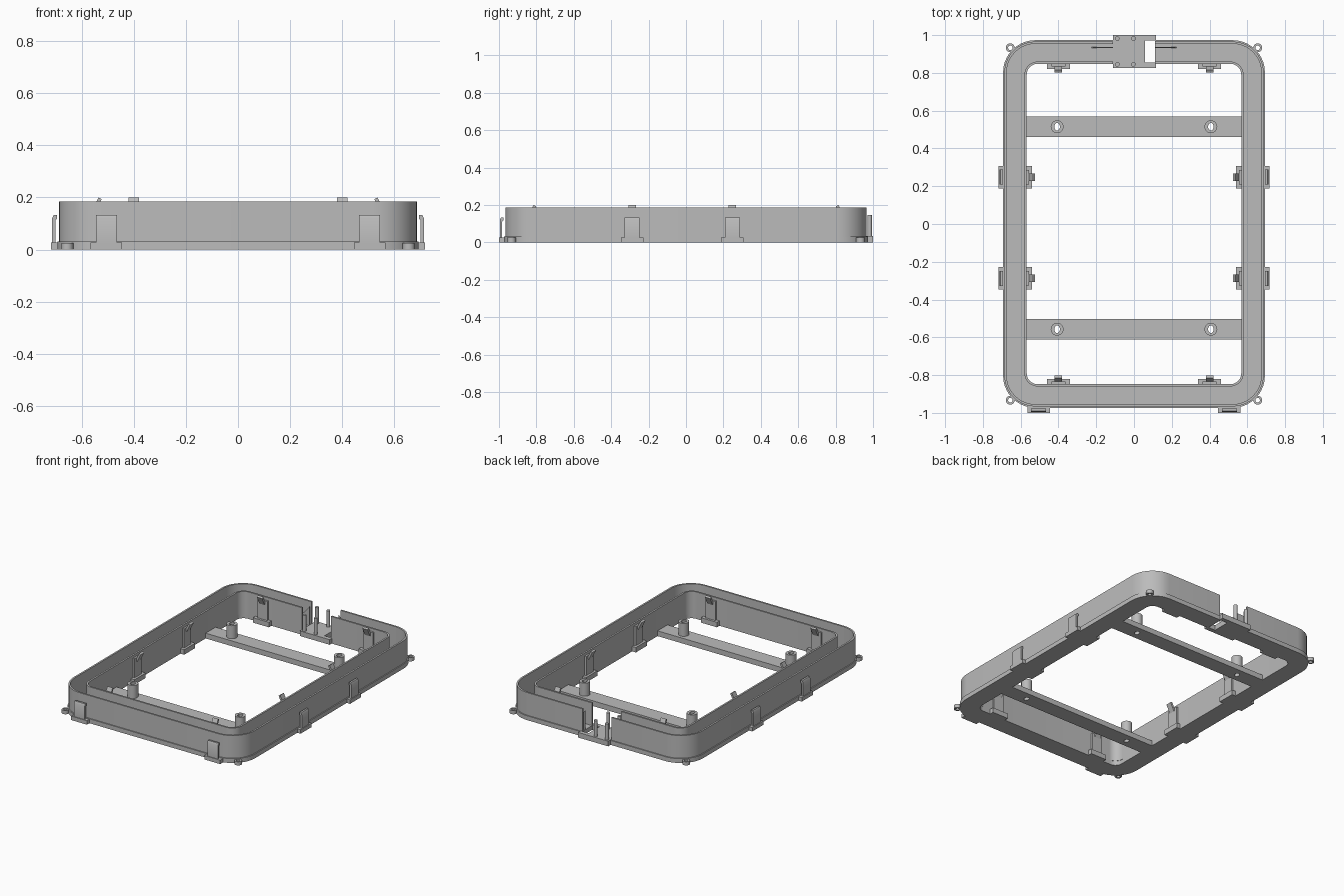
import bpy, bmesh
from math import sin, cos, pi, radians
from mathutils import Matrix, Vector

cube = bpy.data.objects.get("Cube")
if cube:
    bpy.data.objects.remove(cube)

GREY = bpy.data.materials.new("plain grey")
GREY.use_nodes = True
GREY.diffuse_color = (0.5, 0.5, 0.5, 1)
GREY.node_tree.nodes["Principled BSDF"].inputs["Base Color"].default_value = (0.5, 0.5, 0.5, 1)

GAP = 0.11          # half width of the opening in the back wall
FLOOR = 0.03
SIDE = Matrix(((0, 0, 1, 0), (1, 0, 0, 0), (0, 1, 0, 0), (0, 0, 0, 1)))


def prism(name, outline, z0, z1, holes=(), matrix=Matrix()):
    """Extrude an outline, with optional holes, from z0 to z1."""
    bm = bmesh.new()
    for loop in (outline, *holes):
        vs = [bm.verts.new((x, y, z0)) for x, y in loop]
        for a, b in zip(vs, vs[1:] + vs[:1]):
            bm.edges.new((a, b))
    if holes:
        bmesh.ops.triangle_fill(bm, use_beauty=True, edges=bm.edges[:])
    else:
        bm.faces.new(bm.verts[:])
    out = bmesh.ops.extrude_face_region(bm, geom=bm.faces[:])
    top = [g for g in out["geom"] if isinstance(g, bmesh.types.BMVert)]
    bmesh.ops.translate(bm, verts=top, vec=Vector((0, 0, z1 - z0)))
    bm.transform(matrix)
    bmesh.ops.recalc_face_normals(bm, faces=bm.faces[:])
    mesh = bpy.data.meshes.new(name)
    bm.to_mesh(mesh)
    bm.free()
    mesh.materials.append(GREY)
    ob = bpy.data.objects.new(name, mesh)
    bpy.context.collection.objects.link(ob)
    bpy.ops.object.select_all(action="DESELECT")
    ob.select_set(True)
    bpy.context.view_layer.objects.active = ob
    bpy.ops.object.shade_smooth_by_angle(angle=radians(30))
    return ob


def rect(x0, x1, y0, y1):
    return [(x0, y0), (x1, y0), (x1, y1), (x0, y1)]


def circle(x, y, r, n=20, sx=1.0):
    return [(x + sx * r * cos(2 * pi * i / n), y + r * sin(2 * pi * i / n)) for i in range(n)]


def open_path(hx, hy, r, n=10):
    """Rounded rectangle path, running from one side of the back gap to the other."""
    pts = [(GAP, hy)]
    for sx, sy, start in ((1, 1, 90), (1, -1, 0), (-1, -1, -90), (-1, 1, -180)):
        for i in range(n + 1):
            a = radians(start - 90 * i / n)
            pts.append((sx * (hx - r) + r * cos(a), sy * (hy - r) + r * sin(a)))
    return pts + [(-GAP, hy)]


def band(name, hx, hy, r, width, z0, z1):
    outer = open_path(hx, hy, r)
    inner = open_path(hx - width, hy - width, max(r - width, 0.05))
    return prism(name, outer + inner[::-1], z0, z1)


# Channel: floor, outer wall and inner wall, all open at the back
band("channel_floor", 0.693, 0.973, 0.17, 0.125, 0, FLOOR)
band("outer_wall", 0.686, 0.966, 0.163, 0.012, FLOOR, 0.185)
band("inner_wall", 0.58, 0.86, 0.07, 0.012, FLOOR, 0.185)

# Cross bars with hollow mounting posts
for label, y in (("rear", 0.515), ("front", -0.557)):
    bores = [circle(s * 0.407, y, 0.02, 16, 0.75) for s in (-1, 1)]
    prism(label + "_cross_bar", rect(-0.57, 0.57, y - 0.054, y + 0.054), 0, 0.036, bores)
    for side, s, bore in (("right", -1, bores[0]), ("left", 1, bores[1])):
        prism(f"{label}_{side}_post", circle(s * 0.407, y, 0.034, 24), 0.036, 0.125, [bore])

# Connector plate in the gap, with a slot on its left, and locating pegs
prism("connector_plate", [(-0.11, 0.826), (0.117, 0.826), (0.117, 0.855), (0.057, 0.855),
                          (0.057, 0.972), (0.117, 0.972), (0.117, 1.0), (-0.11, 1.0)], 0, 0.035)
for x in (-0.088, -0.003):
    for y in (0.845, 0.982):
        prism("locating_peg", circle(x, y, 0.012, 16), 0.035, 0.145)

# Thin gussets inside the channel beside the gap
for s in (-1, 1):
    prism("channel_gusset", [(s * GAP, FLOOR), (s * 0.225, FLOOR), (s * GAP, 0.16)],
          -0.002, 0.002, matrix=Matrix.Translation((0, 0.934, 0)) @ Matrix.Rotation(pi / 2, 4, "X"))

# Corner lugs with eyelets
for sx in (-1, 1):
    for sy in (-1, 1):
        x, y = sx * 0.655, sy * 0.933
        prism("corner_lug", circle(x, y, 0.023), 0, 0.025, [circle(x, y, 0.012)])


def place(x, y, turn):
    return Matrix.Translation((x, y, 0)) @ Matrix.Rotation(radians(turn), 4, "Z")


def inner_clip(x, y, turn):
    m = place(x, y, turn)
    prism("inner_clip_foot", rect(-0.06, 0.06, -0.003, 0.028), 0, 0.034, matrix=m)
    prism("inner_clip_panel", rect(-0.038, 0.038, -0.001, 0.013), 0.034, 0.165, matrix=m)
    hook = [(0.008, 0.148), (0.033, 0.2), (0.045, 0.193), (0.018, 0.138)]
    prism("inner_clip_hook", hook, -0.02, 0.02, matrix=m @ SIDE)


def outer_clip(x, y, turn):
    m = place(x, y, turn)
    prism("outer_clip_foot", rect(-0.06, 0.06, -0.003, 0.027), 0, 0.027, matrix=m)
    tongue = [(0.01, 0.027), (0.022, 0.027), (0.022, 0.12), (0.016, 0.132), (0.003, 0.132),
              (0.003, 0.118), (0.01, 0.112)]
    prism("outer_clip_tongue", tongue, -0.04, 0.04, matrix=m @ SIDE)


# Clips on the long sides
for y in (0.248, -0.288):
    for s in (-1, 1):
        inner_clip(s * 0.568, y, s * 90)
        outer_clip(s * 0.691, y, -s * 90)

# Clips on the short sides
for s in (-1, 1):
    inner_clip(s * 0.4, 0.848, 180)
    inner_clip(s * 0.4, -0.848, 0)
    outer_clip(s * 0.505, -0.973, 180)
